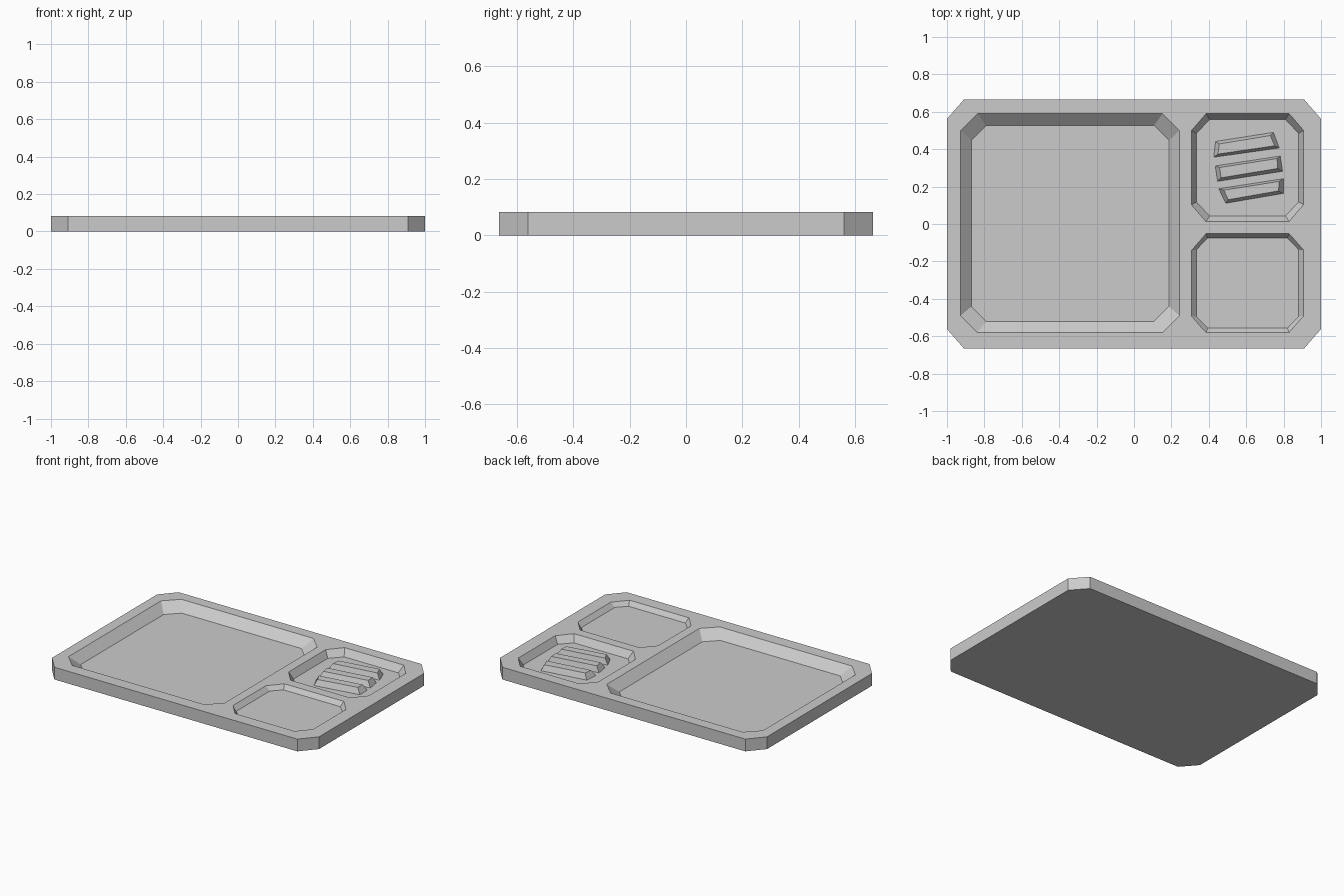
import bpy, bmesh

if "Cube" in bpy.data.objects:
    bpy.data.objects.remove(bpy.data.objects["Cube"])

H = 0.083


def mesh_object(name, bm):
    bmesh.ops.recalc_face_normals(bm, faces=bm.faces)
    me = bpy.data.meshes.new(name)
    bm.to_mesh(me)
    bm.free()
    ob = bpy.data.objects.new(name, me)
    bpy.context.collection.objects.link(ob)
    return ob


def octagon(x0, x1, y0, y1, cx, cy):
    """Rectangle outline with cut corners, counter-clockwise."""
    return [(x0 + cx, y0), (x1 - cx, y0), (x1, y0 + cy), (x1, y1 - cy),
            (x1 - cx, y1), (x0 + cx, y1), (x0, y1 - cy), (x0, y0 + cy)]


def loft(name, low, z0, high, z1):
    """Closed solid between two outlines with the same point count."""
    bm = bmesh.new()
    a = [bm.verts.new((x, y, z0)) for x, y in low]
    b = [bm.verts.new((x, y, z1)) for x, y in high]
    n = len(a)
    bm.faces.new(a[::-1])
    bm.faces.new(b)
    for i in range(n):
        j = (i + 1) % n
        bm.faces.new((a[i], a[j], b[j], b[i]))
    return mesh_object(name, bm)


# Tray slab with cut corners
outline = octagon(-1, 1, -0.665, 0.665, 0.09, 0.103)
tray = loft("tray", outline, 0, outline, H)

# Compartments: rim outline, floor outline, floor height
recesses = {
    "main": ((-0.927, 0.243, -0.58, 0.59, 0.09, 0.09),
             (-0.87, 0.187, -0.521, 0.527, 0.08, 0.08), 0.026),
    "ribbed": ((0.307, 0.907, 0.013, 0.59, 0.078, 0.09),
               (0.334, 0.88, 0.043, 0.559, 0.07, 0.075), 0.037),
    "side": ((0.307, 0.907, -0.58, -0.052, 0.078, 0.088),
             (0.334, 0.88, -0.557, -0.075, 0.06, 0.062), 0.053),
}
for name, (rim, floor, z) in recesses.items():
    r, f = octagon(*rim), octagon(*floor)
    # extend the sloped walls slightly above the rim for a clean cut
    k = 0.01 / (H - z)
    over = [(p[0] + (p[0] - q[0]) * k, p[1] + (p[1] - q[1]) * k) for p, q in zip(r, f)]
    cutter = loft(name + "_cutter", f, z, over, H + 0.01)
    mod = tray.modifiers.new(name + "_recess", 'BOOLEAN')
    mod.object = cutter
    mod.operation = 'DIFFERENCE'
    mod.solver = 'EXACT'
    cutter.hide_render = True
    cutter.hide_set(True)

# Slanted ribs: base and top quads
ribs = [
    ([(0.425, 0.356), (0.778, 0.406), (0.746, 0.491), (0.435, 0.442)],
     [(0.449, 0.374), (0.752, 0.418), (0.729, 0.473), (0.456, 0.428)]),
    ([(0.446, 0.227), (0.795, 0.281), (0.783, 0.364), (0.433, 0.311)],
     [(0.466, 0.247), (0.768, 0.297), (0.765, 0.350), (0.457, 0.302)]),
    ([(0.490, 0.110), (0.800, 0.163), (0.800, 0.243), (0.452, 0.189)],
     [(0.504, 0.130), (0.773, 0.177), (0.776, 0.228), (0.480, 0.181)]),
]
for i, (base, top) in enumerate(ribs, 1):
    loft(f"rib_{i}", base, 0.035, top, 0.075)
